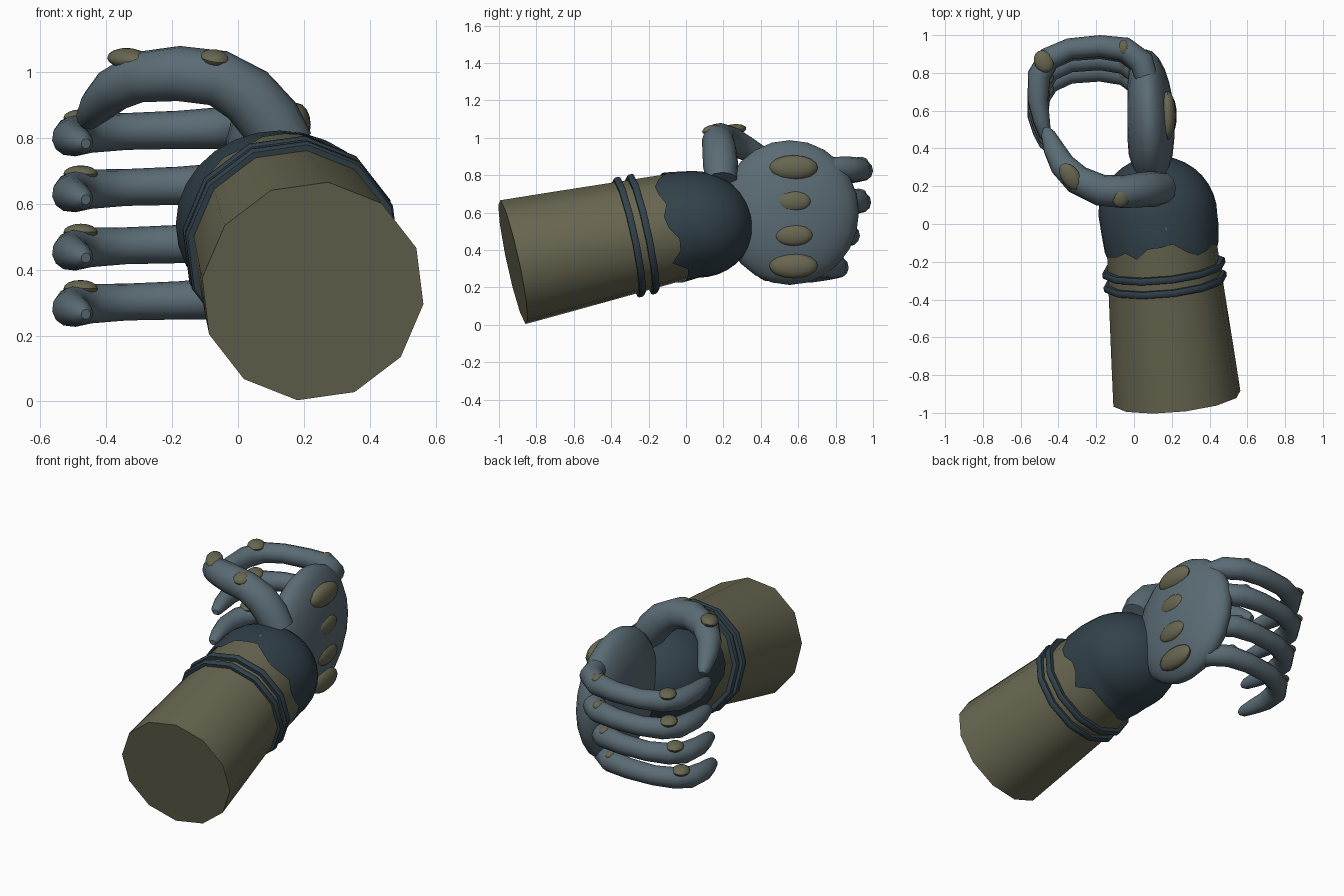
import bpy, bmesh, math, random
from mathutils import Vector, Matrix, Euler

random.seed(4)
cube = bpy.data.objects.get("Cube")
if cube:
    bpy.data.objects.remove(cube, do_unlink=True)
made = []


def material(name, rgb):
    m = bpy.data.materials.new(name)
    m.use_nodes = True
    m.diffuse_color = (*rgb, 1)
    m.node_tree.nodes["Principled BSDF"].inputs["Base Color"].default_value = (*rgb, 1)
    return m


BLUE = material("blue grey", (0.105, 0.15, 0.178))
DARK = material("dark slate", (0.032, 0.054, 0.07))
OLIVE = material("olive", (0.14, 0.135, 0.082))


def add(name, mesh, mat):
    ob = bpy.data.objects.new(name, mesh)
    bpy.context.collection.objects.link(ob)
    mesh.materials.clear()
    mesh.materials.append(mat)
    made.append(ob)
    return ob


def finish(name, bm, mat):
    bmesh.ops.recalc_face_normals(bm, faces=bm.faces)
    mesh = bpy.data.meshes.new(name)
    bm.to_mesh(mesh)
    bm.free()
    return add(name, mesh, mat)


def loft(name, rings, sides, mat, phase=0.0, jag=0.0):
    """Skin rings given as (centre, direction, x radius, z radius)."""
    bm = bmesh.new()
    loops = []
    for i, (c, w, rx, rz) in enumerate(rings):
        w = w.normalized()
        u = (Vector((1, 0, 0)) - w * w.x).normalized()
        v = u.cross(w)
        loop = []
        for k in range(sides):
            a = phase + math.tau * k / sides
            p = c + u * (rx * math.cos(a)) + v * (rz * math.sin(a))
            if i == 0 and jag:
                p += w * random.uniform(-jag, jag)
            loop.append(bm.verts.new(p))
        loops.append(loop)
    for a, b in zip(loops, loops[1:]):
        for k in range(sides):
            j = (k + 1) % sides
            bm.faces.new((a[k], a[j], b[j], b[k]))
    if not jag:
        bm.faces.new(loops[0])
    bm.faces.new(loops[-1])
    return finish(name, bm, mat)


def tube(name, points, mat):
    """Sweep a round tube through (x, y, z, radius) points."""
    cu = bpy.data.curves.new(name, "CURVE")
    cu.dimensions = "3D"
    cu.bevel_depth = 1.0
    cu.bevel_resolution = 4
    cu.use_fill_caps = True
    sp = cu.splines.new("POLY")
    sp.points.add(len(points) - 1)
    for p, (x, y, z, r) in zip(sp.points, points):
        p.co = (x, y, z, 1)
        p.radius = r
    tmp = bpy.data.objects.new(name + "_path", cu)
    bpy.context.collection.objects.link(tmp)
    dg = bpy.context.evaluated_depsgraph_get()
    mesh = bpy.data.meshes.new_from_object(tmp.evaluated_get(dg))
    bpy.data.objects.remove(tmp, do_unlink=True)
    return add(name, mesh, mat)


def ellipsoid(name, centre, radii, mat, turn=(0, 0, 0), seg=16):
    bm = bmesh.new()
    m = (Matrix.Translation(centre) @ Euler(turn).to_matrix().to_4x4()
         @ Matrix.Diagonal((*radii, 1)))
    bmesh.ops.create_uvsphere(bm, u_segments=seg, v_segments=seg // 2, radius=1, matrix=m)
    return finish(name, bm, mat)


# Forearm, leaning up and inward
START = Vector((0.227, -0.925, 0.335))
AXIS = Vector((-0.1, 1, 0.216)).normalized()
PHASE = math.radians(22)


def arm_ring(t, rx, rz=None):
    return (START + AXIS * t, AXIS, rx, rz or rx)


loft("forearm", [arm_ring(0, 0.341), arm_ring(0.24, 0.328), arm_ring(0.99, 0.284)],
     12, OLIVE, PHASE)

# Two raised bands
for i, t in enumerate((0.637, 0.711)):
    loft(f"wrist_band_{i + 1}",
         [arm_ring(t - 0.018, 0.28), arm_ring(t - 0.018, 0.324), arm_ring(t - 0.01, 0.33),
          arm_ring(t + 0.01, 0.33), arm_ring(t + 0.018, 0.324), arm_ring(t + 0.018, 0.28)],
         12, DARK, PHASE)

# Dark rounded wrist with a ragged rear edge
rings = [arm_ring(0.855, 0.303, 0.298), arm_ring(0.93, 0.311, 0.293)]
for k in range(9):
    a = math.radians(10.5 * k)
    rings.append((Vector((0.126, 0.05 + 0.31 * math.sin(a), 0.537)),
                  Vector((0, 1, 0.04)), 0.315 * math.cos(a), 0.286 * math.cos(a)))
loft("wrist", rings, 28, DARK, jag=0.05)

# Flattened palm, fuller on its back than on its inner side
palm = ellipsoid("palm", (0.08, 0.555, 0.6), (0.135, 0.37, 0.387), BLUE, (0, 0, 0.05), 24)
for v in palm.data.vertices:
    d = v.co.x - 0.08
    v.co.x = 0.08 + (d if d > 0 else max(d, -0.115))

# Knuckle pads across the back of the hand
for i, (z, x, ry, rz) in enumerate(((0.84, 0.178, 0.13, 0.067), (0.66, 0.196, 0.095, 0.056),
                                    (0.48, 0.196, 0.102, 0.058), (0.315, 0.172, 0.13, 0.067))):
    ellipsoid(f"hand_knuckle_{i + 1}", (x, 0.575, z), (0.043 if i in (0, 3) else 0.03, ry, rz), OLIVE)

# Four hooked fingers: x, y, height offset, radius, share of the reach shift
FINGER = ((0.07, 0.76, 0.02, 0.06, 1), (0.04, 0.86, 0.02, 0.066, 1), (-0.05, 0.926, 0.015, 0.064, 1),
          (-0.18, 0.942, 0.01, 0.058, 1), (-0.34, 0.928, 0.005, 0.056, 1),
          (-0.45, 0.88, 0, 0.06, 1), (-0.502, 0.79, -0.01, 0.061, 0.9),
          (-0.51, 0.66, -0.015, 0.055, 0.7), (-0.49, 0.55, -0.022, 0.045, 0.5),
          (-0.47, 0.47, -0.03, 0.032, 0.4), (-0.462, 0.445, -0.032, 0.015, 0.4))
for i, (z, shift) in enumerate(((0.815, 0), (0.645, -0.01), (0.468, -0.07), (0.297, -0.13))):
    tube(f"finger_{i + 1}", [(x, y + shift * s, z + dz, r) for x, y, dz, r, s in FINGER], BLUE)
    ellipsoid(f"finger_knuckle_{i + 1}", (-0.478, 0.86 + shift, z + 0.046),
              (0.05, 0.062, 0.026), OLIVE, (0, 0, 0.5))
    ellipsoid(f"finger_base_knuckle_{i + 1}", (-0.055, 0.932 + shift, z + 0.058),
              (0.03, 0.042, 0.025), OLIVE)

# Thumb arching over the grip
tube("thumb", [(0.15, 0.19, 0.77, 0.085), (0.1, 0.185, 0.85, 0.095), (0.03, 0.18, 0.93, 0.092),
               (-0.06, 0.17, 0.982, 0.086), (-0.18, 0.18, 0.996, 0.084),
               (-0.3, 0.235, 0.985, 0.078), (-0.38, 0.315, 0.945, 0.068),
               (-0.425, 0.4, 0.9, 0.056), (-0.455, 0.475, 0.86, 0.038),
               (-0.465, 0.505, 0.845, 0.018)], BLUE)
ellipsoid("thumb_knuckle", (-0.335, 0.25, 1.042), (0.05, 0.082, 0.03), OLIVE, (0.1, -0.15, 0.6))
ellipsoid("thumb_base_knuckle", (-0.07, 0.135, 1.043), (0.045, 0.05, 0.024), OLIVE, (0.25, 0.15, 0))

# Smooth shading with sharp rims kept
bpy.ops.object.select_all(action="DESELECT")
for ob in made:
    ob.select_set(True)
bpy.context.view_layer.objects.active = made[0]
bpy.ops.object.shade_smooth_by_angle(angle=math.radians(40))
